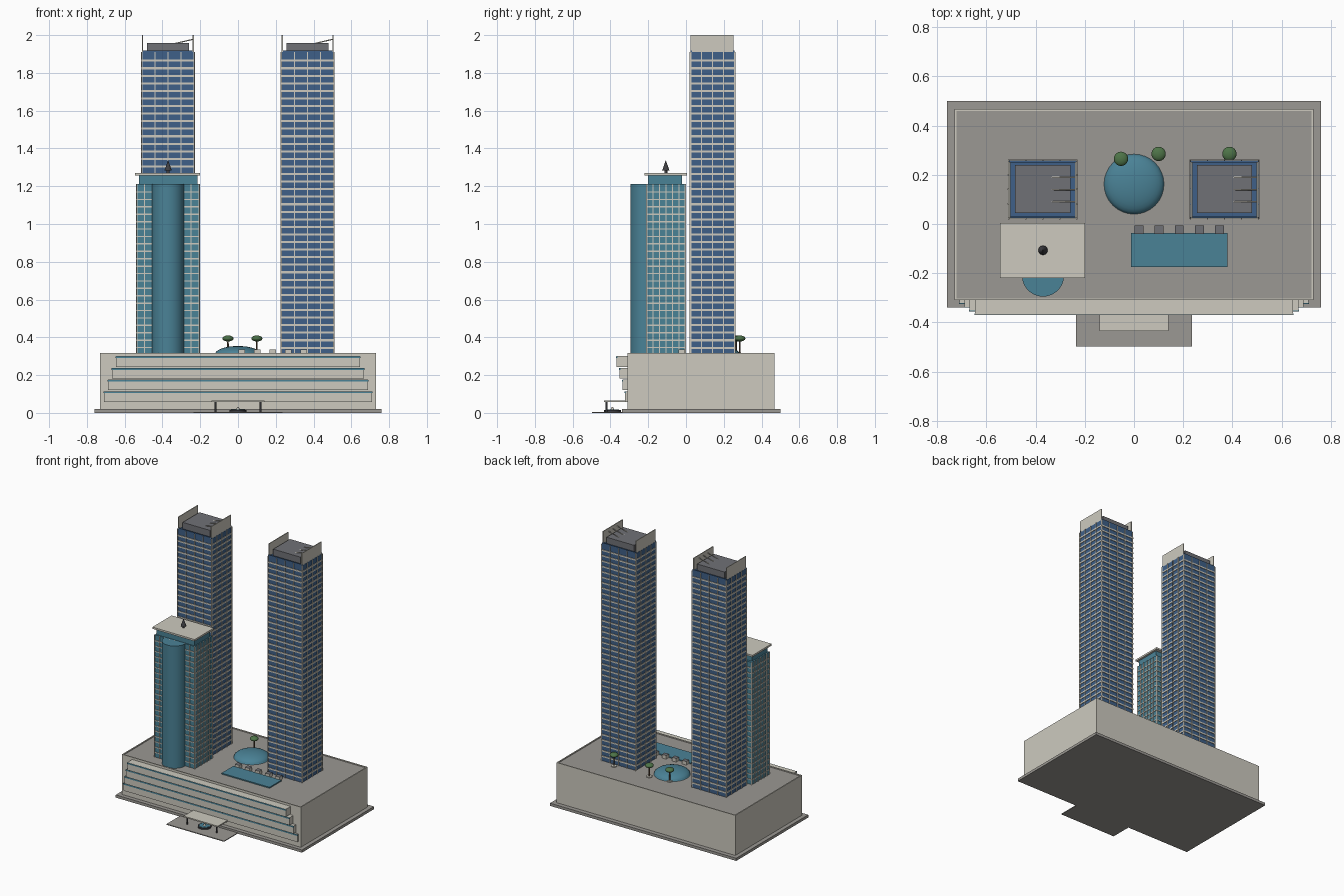
import bpy, bmesh, math
from mathutils import Matrix, Vector

if "Cube" in bpy.data.objects:
    bpy.data.objects.remove(bpy.data.objects["Cube"])


def material(name, r, g, b):
    m = bpy.data.materials.new(name)
    lin = [((c / 255 + 0.055) / 1.055) ** 2.4 for c in (r, g, b)]
    m.diffuse_color = (*lin, 1)
    m.use_nodes = True
    m.node_tree.nodes["Principled BSDF"].inputs["Base Color"].default_value = m.diffuse_color
    return m


STONE = material("stone", 205, 202, 191)
PAVING = material("paving", 155, 152, 147)
NAVY = material("navy glass", 62, 96, 136)
TEAL = material("teal glass", 74, 130, 150)
ROOF = material("roof grey", 112, 113, 118)
DARK = material("dark metal", 62, 62, 66)
LEAF = material("leaf green", 78, 116, 72)
TRUNK = material("trunk brown", 96, 74, 56)


def finish(name, bm, mats):
    me = bpy.data.meshes.new(name)
    bm.to_mesh(me)
    bm.free()
    for m in mats:
        me.materials.append(m)
    ob = bpy.data.objects.new(name, me)
    bpy.context.collection.objects.link(ob)
    return ob


def boxes(name, mat, spans, top=None):
    """Boxes given as (x0, x1, y0, y1, z0, z1), optional second colour on top."""
    bm = bmesh.new()
    for x0, x1, y0, y1, z0, z1 in spans:
        mtx = Matrix.Translation(((x0 + x1) / 2, (y0 + y1) / 2, (z0 + z1) / 2))
        mtx = mtx @ Matrix.Diagonal((x1 - x0, y1 - y0, z1 - z0, 1))
        bmesh.ops.create_cube(bm, size=1, matrix=mtx)
    bm.normal_update()
    if top:
        for f in bm.faces:
            f.material_index = int(f.normal.z > 0.9)
    return finish(name, bm, [mat, top] if top else [mat])


def cone(name, mat, x, y, z0, z1, r0, r1, n=32, smooth=True):
    bm = bmesh.new()
    bmesh.ops.create_cone(bm, cap_ends=True, segments=n, radius1=r0, radius2=r1,
                          depth=z1 - z0, matrix=Matrix.Translation((x, y, (z0 + z1) / 2)))
    for f in bm.faces:
        f.smooth = smooth and abs(f.normal.z) < 0.9
    return finish(name, bm, [mat])


def ellipsoid(name, mat, x, y, z, r, h, cut=False):
    bm = bmesh.new()
    bmesh.ops.create_uvsphere(bm, u_segments=32, v_segments=16, radius=1)
    if cut:
        bmesh.ops.bisect_plane(bm, geom=bm.verts[:] + bm.edges[:] + bm.faces[:],
                               plane_co=(0, 0, 0), plane_no=(0, 0, -1), clear_outer=True)
    bm.transform(Matrix.Translation((x, y, z)) @ Matrix.Diagonal((r, r, h, 1)))
    for f in bm.faces:
        f.smooth = True
    return finish(name, bm, [mat])


def facade(name, glass, x0, x1, y0, y1, z0, z1, floors, nx, ny, slab):
    """Glass shaft wrapped by floor slabs and vertical mullions."""
    boxes(name + "_glass", glass, [(x0, x1, y0, y1, z0, z1)])
    o, step = 0.004, (z1 - z0) / floors
    boxes(name + "_slabs", STONE,
          [(x0 - o, x1 + o, y0 - o, y1 + o, z0 + i * step - slab, z0 + i * step)
           for i in range(1, floors)])
    w, p, bars = 0.0025, 0.005, []
    for i in range(nx + 1):
        x = x0 + (x1 - x0) * i / nx
        bars += [(x - w, x + w, y - p, y + p, z0, z1) for y in (y0, y1)]
    for i in range(1, ny):
        y = y0 + (y1 - y0) * i / ny
        bars += [(x - p, x + p, y - w, y + w, z0, z1) for x in (x0, x1)]
    boxes(name + "_mullions", STONE, bars)


# Ground slab, driveway and podium
G = 0.31
boxes("base_plate", PAVING, [(-0.76, 0.76, -0.34, 0.5, 0, 0.02)])
boxes("driveway", PAVING, [(-0.235, 0.235, -0.498, -0.34, 0, 0.006)])
boxes("podium", STONE, [(-0.73, 0.73, -0.31, 0.468, 0.02, G)], top=PAVING)
boxes("parapet", STONE, [(-0.73, 0.73, -0.31, -0.302, G, G + 0.006),
                         (-0.73, 0.73, 0.46, 0.468, G, G + 0.006),
                         (-0.73, -0.722, -0.302, 0.46, G, G + 0.006),
                         (0.722, 0.73, -0.302, 0.46, G, G + 0.006)])

# Stepped front terraces with a glass strip along each top
tiers, strips = [], []
for i in range(4):
    hw, y, z = 0.71 - 0.021 * i, -0.322 - 0.015 * i, 0.058 + 0.062 * i
    tiers.append((-hw, hw, y, -0.305, z, z + 0.056))
    strips.append((-hw - 0.002, hw + 0.002, y - 0.003, y + 0.004, z + 0.046, z + 0.055))
boxes("terraces", STONE, tiers)
boxes("terrace_glass", TEAL, strips)

# Entrance canopy and fountain
boxes("canopy", STONE, [(-0.14, 0.14, -0.435, -0.31, 0.057, 0.066)])
for sx in (-1, 1):
    cone("canopy_column", DARK, sx * 0.12, -0.42, 0.005, 0.058, 0.005, 0.005, 12)
cone("fountain_basin", DARK, 0, -0.39, 0.005, 0.016, 0.045, 0.045)
cone("fountain_water", TEAL, 0, -0.39, 0.016, 0.018, 0.036, 0.036)
cone("fountain_spout", STONE, 0, -0.39, 0.018, 0.03, 0.01, 0.004, 12)

# Twin tall towers
Y0, Y1, T = 0.024, 0.258, 1.91
for cx in (-0.371, 0.368):
    a, b = cx - 0.138, cx + 0.138
    facade("tower", NAVY, a, b, Y0, Y1, G, T, 40, 4, 4, 0.011)
    boxes("roof_edge", NAVY, [(a, b, Y0, Y0 + 0.008, T, T + 0.008),
                              (a, b, Y1 - 0.008, Y1, T, T + 0.008)])
    boxes("plant_room", ROOF, [(cx - 0.112, cx + 0.112, 0.045, 0.24, T, 1.958)])
    boxes("roof_fins", STONE, [(x - 0.003, x + 0.003, Y0, 0.252, T, 2.0)
                               for x in (a + 0.004, b - 0.004)])
    # Sloping struts tying the plant room to the fin
    for y in (0.09, 0.14, 0.19):
        p, q = Vector((cx + 0.035, y, 1.955)), Vector((b - 0.004, y, 1.978))
        bm = bmesh.new()
        rot = (q - p).to_track_quat('Z', 'Y').to_matrix().to_4x4()
        bmesh.ops.create_cone(bm, cap_ends=True, segments=8, radius1=0.003, radius2=0.003,
                              depth=(q - p).length,
                              matrix=Matrix.Translation((p + q) / 2) @ rot)
        finish("roof_strut", bm, [STONE])

# Lower tower with round glass bay, recessed crown and roof slab
facade("low_tower", TEAL, -0.535, -0.207, -0.208, -0.004, G, 1.212, 23, 8, 6, 0.007)
cone("round_bay", TEAL, -0.37, -0.21, G, 1.212, 0.085, 0.085, 48)
boxes("crown", TEAL, [(-0.525, -0.215, -0.2, -0.02, 1.21, 1.258)])
boxes("roof_slab", STONE, [(-0.545, -0.2, -0.22, 0.004, 1.257, 1.27)])
cone("finial_base", DARK, -0.37, -0.107, 1.27, 1.284, 0.008, 0.008, 12)
cone("finial", DARK, -0.37, -0.107, 1.284, 1.335, 0.019, 0.001, 12)

# Podium garden: dome, pool, cabanas and trees
ellipsoid("dome", TEAL, 0, 0.162, G, 0.122, 0.044, cut=True)
boxes("pool", TEAL, [(-0.012, 0.38, -0.175, -0.037, G, G + 0.008)])
boxes("cabanas", STONE, [(x - 0.018, x + 0.018, -0.04, -0.006, G, G + 0.026)
                         for x in (0.02, 0.102, 0.184, 0.266, 0.348)], top=ROOF)
for x, y in ((-0.053, 0.265), (0.1, 0.285), (0.388, 0.285)):
    cone("planter", STONE, x, y, G, G + 0.006, 0.02, 0.02, 16)
    cone("tree_trunk", TRUNK, x, y, G, 0.385, 0.005, 0.004, 10)
    ellipsoid("tree_crown", LEAF, x, y, 0.394, 0.029, 0.016)
